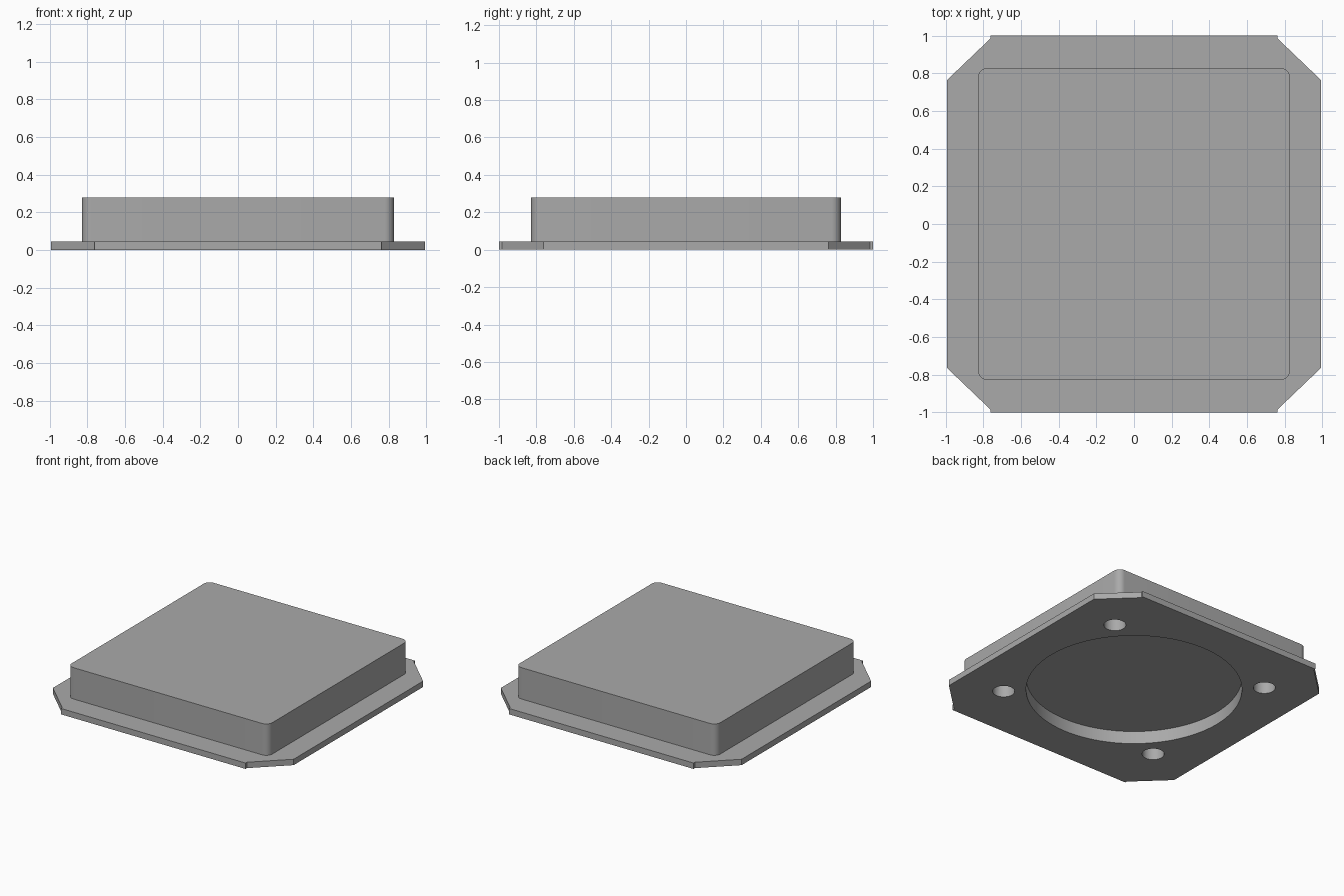
import bpy
import bmesh
import math

default = bpy.data.objects.get("Cube")
if default:
    bpy.data.objects.remove(default, do_unlink=True)

grey = bpy.data.materials.new("plain_grey")
grey.use_nodes = True
colour = (0.4, 0.4, 0.4, 1)
grey.diffuse_color = colour
grey.node_tree.nodes["Principled BSDF"].inputs["Base Color"].default_value = colour

PLATE_TOP = 0.044
BLOCK_TOP = 0.278


def prism(name, outline, z0, z1):
    """Extrude a counter-clockwise outline from z0 to z1."""
    bm = bmesh.new()
    base = bm.faces.new([bm.verts.new((x, y, z0)) for x, y in outline])
    top = bmesh.ops.extrude_face_region(bm, geom=[base])["geom"]
    verts = [v for v in top if isinstance(v, bmesh.types.BMVert)]
    bmesh.ops.translate(bm, verts=verts, vec=(0, 0, z1 - z0))
    bmesh.ops.recalc_face_normals(bm, faces=bm.faces)
    mesh = bpy.data.meshes.new(name)
    bm.to_mesh(mesh)
    bm.free()
    mesh.materials.append(grey)
    obj = bpy.data.objects.new(name, mesh)
    bpy.context.collection.objects.link(obj)
    return obj


def circle(cx, cy, r, n):
    return [(cx + r * math.cos(math.tau * i / n), cy + r * math.sin(math.tau * i / n))
            for i in range(n)]


def rounded_square(half, r, steps=8):
    points = []
    for corner in range(4):
        middle = math.pi / 4 + corner * math.pi / 2
        cx = math.copysign(half - r, math.cos(middle))
        cy = math.copysign(half - r, math.sin(middle))
        for i in range(steps + 1):
            a = (corner + i / steps) * math.pi / 2
            points.append((cx + r * math.cos(a), cy + r * math.sin(a)))
    return points


# Base plate: one quarter of the chamfered outline, mirrored around
quarter = [(0.994, 0.763), (0.762, 0.985), (0.762, 1.0)]
outline = []
for sx, sy in ((1, 1), (-1, 1), (-1, -1), (1, -1)):
    outline += [(x * sx, y * sy) for x, y in quarter[::sx * sy]]
base_plate = prism("base_plate", outline, 0, PLATE_TOP)

# Raised block with rounded upright corners
raised_block = prism("raised_block", rounded_square(0.828, 0.05), PLATE_TOP, BLOCK_TOP)

# Underside cutters: round recess and four blind screw holes
cutters = [prism("recess_cutter", circle(0, 0, 0.73, 96), -0.1, 0.094)]
for sx in (-1, 1):
    for sy in (-1, 1):
        hole = circle(sx * 0.66, sy * 0.585, 0.075, 32)
        cutters.append(prism("hole_cutter", hole, -0.1, 0.16))

for part in (base_plate, raised_block):
    bpy.ops.object.select_all(action="DESELECT")
    bpy.context.view_layer.objects.active = part
    part.select_set(True)
    for cutter in cutters:
        mod = part.modifiers.new("cut", "BOOLEAN")
        mod.operation = "DIFFERENCE"
        mod.solver = "EXACT"
        mod.object = cutter
        bpy.ops.object.modifier_apply(modifier=mod.name)
    bpy.ops.object.shade_smooth_by_angle(angle=math.radians(30))

for cutter in cutters:
    bpy.data.objects.remove(cutter, do_unlink=True)
